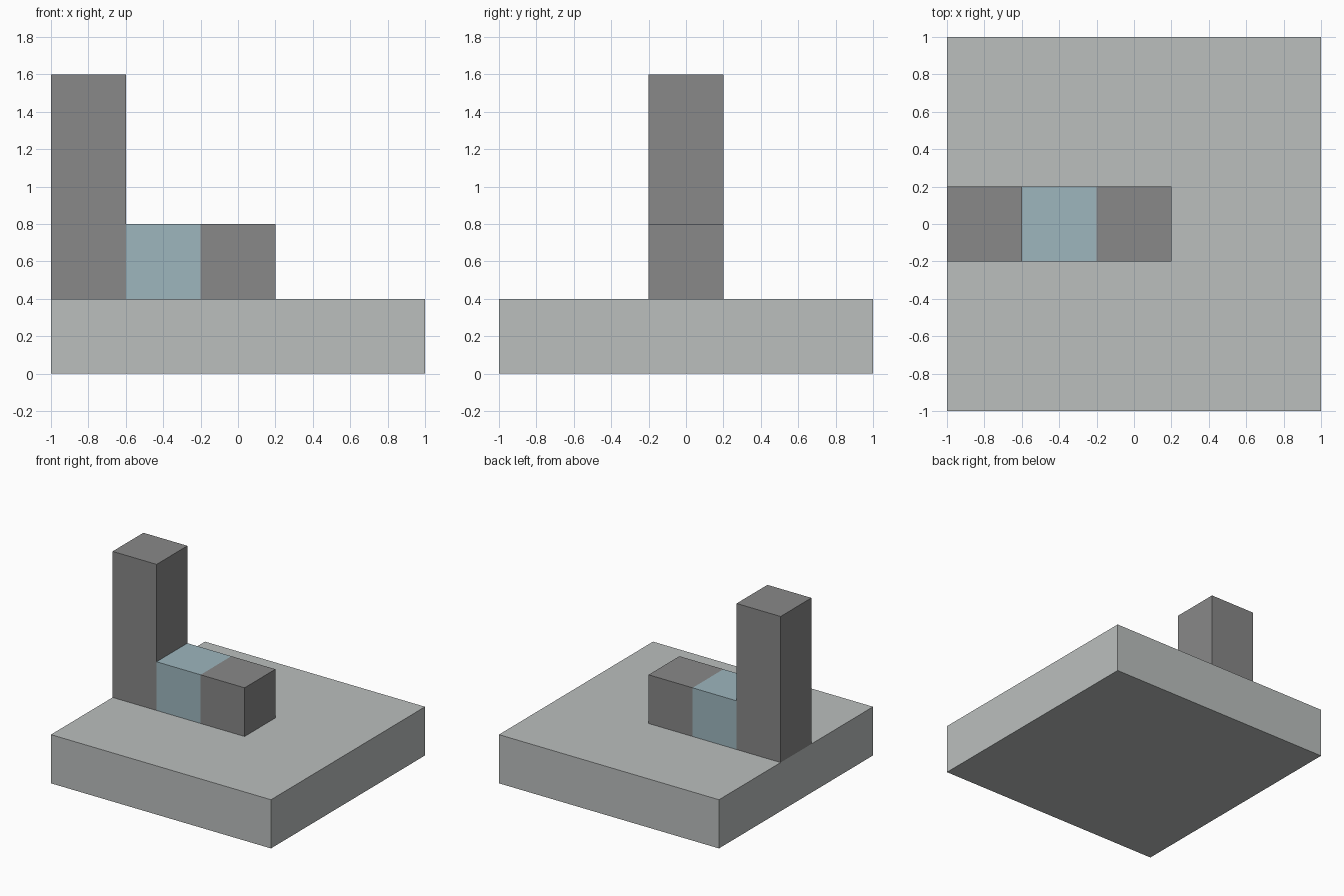
import bpy
import bmesh
from mathutils import Vector

cube = bpy.data.objects.get("Cube")
if cube:
    bpy.data.objects.remove(cube, do_unlink=True)


def material(name, rgb):
    mat = bpy.data.materials.new(name)
    mat.use_nodes = True
    colour = (*rgb, 1.0)
    mat.diffuse_color = colour
    mat.node_tree.nodes["Principled BSDF"].inputs["Base Color"].default_value = colour
    return mat


def block(name, low, high, mat):
    """Axis-aligned box between two opposite corners."""
    low, high = Vector(low), Vector(high)
    bm = bmesh.new()
    bmesh.ops.create_cube(bm, size=1)
    bmesh.ops.scale(bm, vec=high - low, verts=bm.verts)
    bmesh.ops.translate(bm, vec=(low + high) / 2, verts=bm.verts)
    mesh = bpy.data.meshes.new(name)
    bm.to_mesh(mesh)
    bm.free()
    mesh.materials.append(mat)
    obj = bpy.data.objects.new(name, mesh)
    bpy.context.collection.objects.link(obj)
    return obj


light_grey = material("light grey", (0.497, 0.521, 0.515))
dark_grey = material("dark grey", (0.246, 0.246, 0.246))
pale_blue = material("pale blue", (0.337, 0.468, 0.515))

# Square slab
block("base_slab", (-1, -1, 0), (1, 1, 0.4), light_grey)

# Tall column on the edge, with a low arm running inward
block("column", (-1, -0.2, 0.4), (-0.6, 0.2, 1.6), dark_grey)
block("arm_middle", (-0.6, -0.2, 0.4), (-0.2, 0.2, 0.8), pale_blue)
block("arm_end", (-0.2, -0.2, 0.4), (0.2, 0.2, 0.8), dark_grey)
